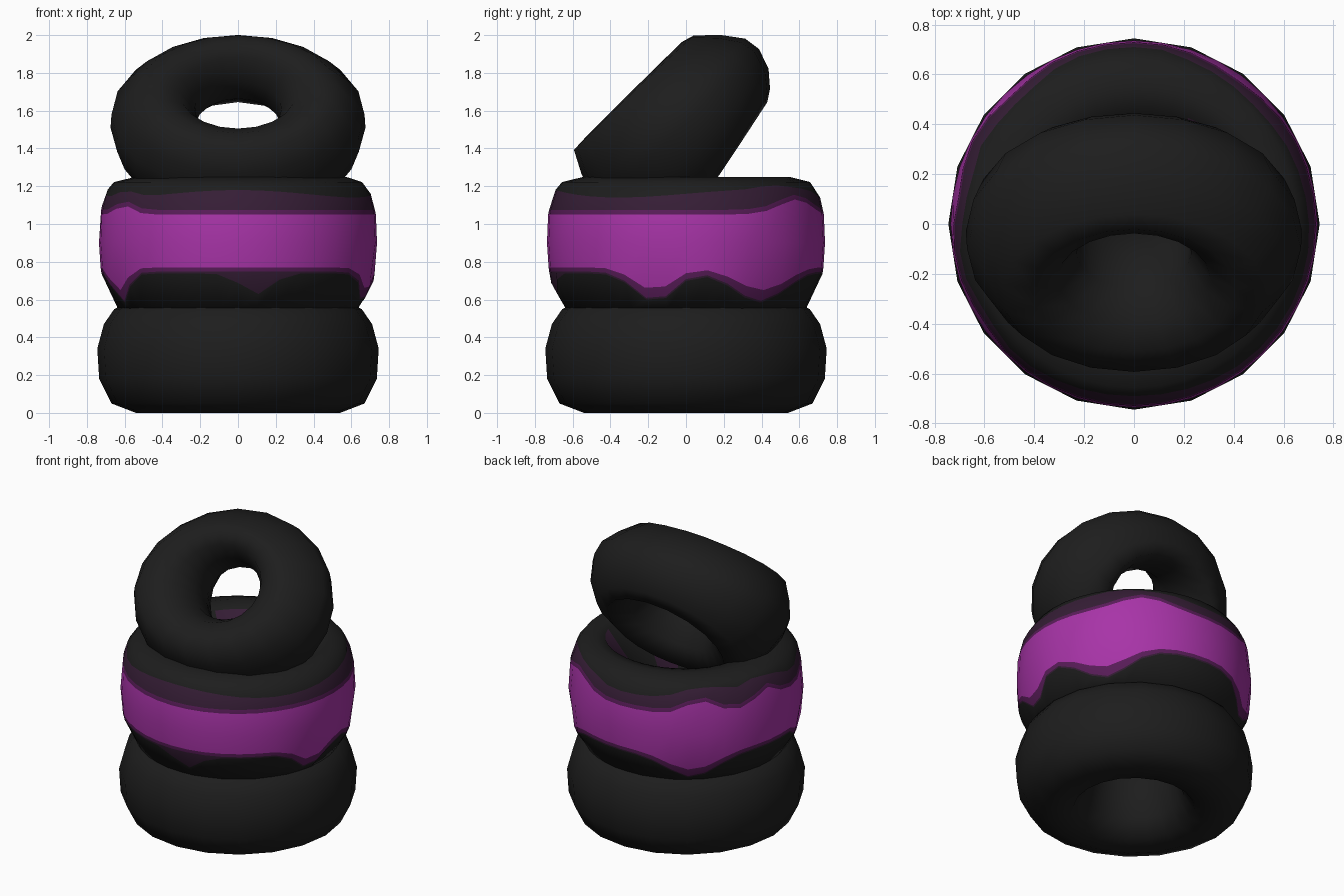
import bpy, bmesh, math
from mathutils import Matrix

if "Cube" in bpy.data.objects:
    bpy.data.objects.remove(bpy.data.objects["Cube"])


def make_mat(name, rgb):
    m = bpy.data.materials.new(name)
    m.diffuse_color = (*rgb, 1)
    m.use_nodes = True
    m.node_tree.nodes["Principled BSDF"].inputs["Base Color"].default_value = m.diffuse_color
    return m


MATS = [make_mat("rubber black", (0.0125, 0.0125, 0.0125)),
        make_mat("band purple", (0.39, 0.034, 0.39)),
        make_mat("edge purple", (0.10, 0.012, 0.10)),
        make_mat("faded purple", (0.036, 0.0125, 0.036))]


def ring_body(name, sides, profile, colour=lambda j, deg: 0, matrix=None):
    """Closed revolved ring; profile(angle) gives (radius, z) points."""
    bm = bmesh.new()
    loops = []
    for i in range(sides):
        a = 2 * math.pi * i / sides
        loops.append([bm.verts.new((r * math.cos(a), r * math.sin(a), z))
                      for r, z in profile(a)])
    n = len(loops[0])
    for i in range(sides):
        p, q = loops[i], loops[(i + 1) % sides]
        for j in range(n):
            k = (j + 1) % n
            f = bm.faces.new((p[j], q[j], q[k], p[k]))
            f.smooth = True
            f.material_index = colour(j, 360 * (i + 0.5) / sides)
    bmesh.ops.recalc_face_normals(bm, faces=bm.faces[:])
    if matrix:
        bm.transform(matrix)
    me = bpy.data.meshes.new(name)
    bm.to_mesh(me)
    bm.free()
    for m in MATS:
        me.materials.append(m)
    ob = bpy.data.objects.new(name, me)
    bpy.context.collection.objects.link(ob)
    return ob


# bottom tyre, lying flat
BOTTOM = [(0.38, 0.015), (0.54, 0.0), (0.67, 0.05), (0.735, 0.18),
          (0.745, 0.34), (0.71, 0.47), (0.655, 0.55), (0.52, 0.61),
          (0.36, 0.59), (0.29, 0.45), (0.27, 0.3), (0.31, 0.12)]
ring_body("bottom_tyre", 20, lambda a: BOTTOM)

# middle tyre with a wavy painted band
OUTER = [(0.52, 0.60), (0.58, 0.67), (0.70, 0.718), (0.85, 0.738),
         (1.05, 0.73), (1.15, 0.708), (1.22, 0.668), (1.25, 0.50)]


def radius_at(z):
    for (z0, r0), (z1, r1) in zip(OUTER, OUTER[1:]):
        if z <= z1:
            return r0 + (r1 - r0) * (z - z0) / (z1 - z0)
    return OUTER[-1][1]


def bump(a, deg, width):
    d = (math.degrees(a) - deg + 180) % 360 - 180
    return math.exp(-(d / width) ** 2)


def middle_profile(a):
    dip = max(bump(a, -14, 12), bump(a, 35, 18),
              bump(a, 128, 16), bump(a, 207, 10))
    low = 0.77 - 0.12 * dip
    high = 1.05 + 0.08 * max(bump(a, 55, 16), bump(a, 132, 10),
                             bump(a, 170, 9), 0.6 * bump(a, 213, 9))
    edge = low - 0.022 - 0.035 * dip
    stain = edge - 0.01 - 0.11 * bump(a, -82, 9)
    top = min(high + 0.13, 1.21) + 0.02 * math.sin(3 * a) - 0.02
    zs = [0.55, max(stain, 0.565), edge, low, 0.9, high, high + 0.025,
          top, 1.222]
    pts = [(radius_at(z), z) for z in zs]
    wide = 0.07 * bump(a, 20, 55)
    return pts + [(0.54 + wide / 2, 1.25), (0.44 + wide, 1.23),
                  (0.35 + wide, 1.10), (0.28, 0.9),
                  (0.29, 0.68), (0.37, 0.56), (0.5, 0.53)]


def middle_colour(j, deg):
    # inner stains on the wall of the hole
    if j in (10, 11) and (15 < deg < 60 or 110 < deg < 140
                          or 315 < deg < 340):
        return 3
    return {1: 3, 2: 2, 3: 1, 4: 1, 5: 2, 6: 3}.get(j, 0)


ring_body("middle_tyre", 40, middle_profile, middle_colour)

# top tyre, leaning at 45 degrees; section changes from lower to upper side
LOW = [(0.38, -0.36), (0.52, -0.30), (0.63, -0.15), (0.67, 0.0),
       (0.67, 0.10), (0.63, 0.20), (0.56, 0.315), (0.42, 0.32),
       (0.31, 0.26), (0.22, 0.13), (0.21, -0.05), (0.25, -0.26)]
HIGH = [(0.49, -0.23), (0.56, -0.19), (0.64, -0.11), (0.685, 0.0),
        (0.67, 0.09), (0.58, 0.195), (0.46, 0.295), (0.38, 0.315),
        (0.30, 0.27), (0.25, 0.13), (0.265, -0.01), (0.39, -0.13)]


def top_profile(a):
    t = ((1 + math.sin(a)) / 2) ** 1.6
    return [(r0 + (r1 - r0) * t, z0 + (z1 - z0) * t)
            for (r0, z0), (r1, z1) in zip(LOW, HIGH)]


ring_body("leaning_tyre", 20, top_profile,
          matrix=Matrix.Translation((0, -0.03, 1.51))
          @ Matrix.Rotation(math.radians(45), 4, 'X')
          @ Matrix.Diagonal((1, 0.86, 1, 1)))
